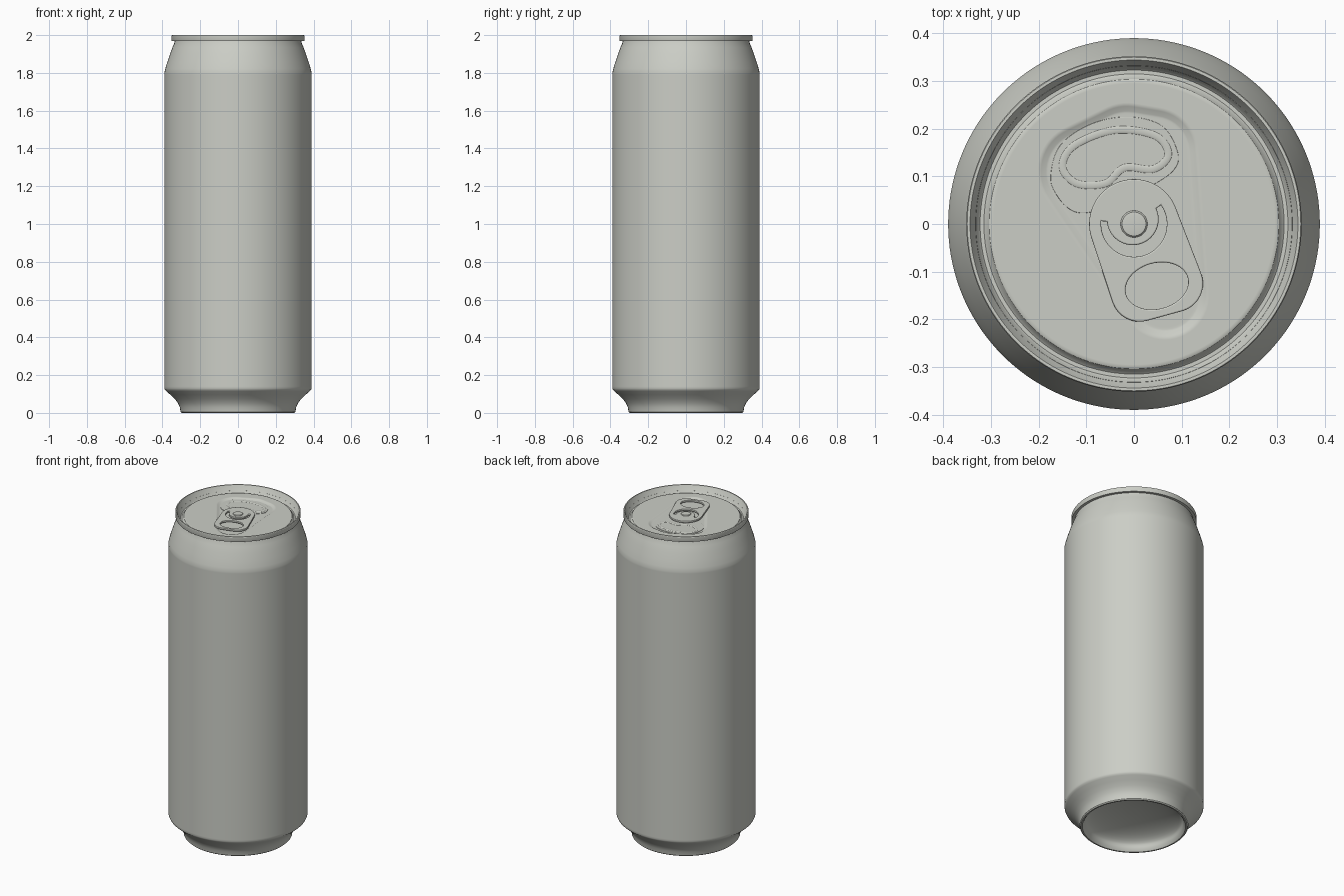
import bpy, bmesh, math
from mathutils import Vector

SEG = 144
ANGLES = [2 * math.pi * i / SEG for i in range(SEG)]
DIRS = [Vector((math.cos(a), math.sin(a))) for a in ANGLES]

cube = bpy.data.objects.get("Cube")
if cube:
    bpy.data.objects.remove(cube, do_unlink=True)

COLOUR = (0.6, 0.615, 0.565, 1)
metal = bpy.data.materials.new("pale_aluminium")
metal.use_nodes = True
metal.diffuse_color = COLOUR
metal.node_tree.nodes["Principled BSDF"].inputs["Base Color"].default_value = COLOUR


def finish(obj, angle=30):
    """Link, paint and smooth an object, turning curves into meshes."""
    bpy.context.scene.collection.objects.link(obj)
    obj.data.materials.append(metal)
    bpy.ops.object.select_all(action='DESELECT')
    bpy.context.view_layer.objects.active = obj
    obj.select_set(True)
    if obj.type == 'CURVE':
        bpy.ops.object.convert(target='MESH')
        obj = bpy.context.view_layer.objects.active
    bpy.ops.object.shade_smooth_by_angle(angle=math.radians(angle))
    return obj


def circle(r, z):
    return [(d.x * r, d.y * r, z) for d in DIRS]


def hull(discs, grow, z):
    """Outline around rounded corners (x, y, radius), seen from the origin."""
    samples = []
    for i, a in enumerate(discs):
        b = discs[(i + 1) % len(discs)]
        for k in range(40):
            samples.append(Vector(a).lerp(Vector(b), k / 40))
    loop = []
    for d in DIRS:
        best = 0
        for s in samples:
            along = s.x * d.x + s.y * d.y
            disc = along ** 2 - s.x ** 2 - s.y ** 2 + (s.z + grow) ** 2
            if disc >= 0:
                best = max(best, along + math.sqrt(disc))
        loop.append((d.x * best, d.y * best, z))
    return loop


def skin(name, loops, cap_start=False, cap_end=False, angle=30):
    """Join successive loops with quads and optionally close the ends."""
    bm = bmesh.new()
    rings = [[bm.verts.new(p) for p in loop] for loop in loops]
    for a, b in zip(rings, rings[1:]):
        for i in range(SEG):
            j = (i + 1) % SEG
            bm.faces.new((a[i], a[j], b[j], b[i]))
    if cap_start:
        bm.faces.new(rings[0][::-1])
    if cap_end:
        bm.faces.new(rings[-1])
    mesh = bpy.data.meshes.new(name)
    bm.to_mesh(mesh)
    bm.free()
    return finish(bpy.data.objects.new(name, mesh), angle)


def smooth_loop(points, steps=8):
    """Closed Catmull-Rom loop through a few points."""
    pts = [Vector(p) for p in points]
    n, out = len(pts), []
    for i in range(n):
        a, b, c, d = (pts[(i + k) % n] for k in (-1, 0, 1, 2))
        for s in range(steps):
            t = s / steps
            out.append(0.5 * (2 * b + (c - a) * t + (2 * a - 5 * b + 4 * c - d) * t ** 2
                              + (3 * b - a - 3 * c + d) * t ** 3))
    return out


def plate(name, outlines, z, half, bevel):
    """Flat bevelled plate; outlines after the first become holes."""
    curve = bpy.data.curves.new(name, 'CURVE')
    curve.dimensions = '2D'
    curve.fill_mode = 'BOTH'
    curve.extrude, curve.bevel_depth, curve.bevel_resolution = half, bevel, 2
    curve.offset = -bevel
    for pts in outlines:
        spline = curve.splines.new('POLY')
        spline.points.add(len(pts) - 1)
        for p, q in zip(spline.points, pts):
            p.co = (q[0], q[1], 0, 1)
        spline.use_cyclic_u = True
    obj = bpy.data.objects.new(name, curve)
    obj.location.z = z
    return finish(obj, 40)


# Can body: domed underside, foot, wall and tapered neck
dome = [(0.275 * math.sin(t), 0.025 + 0.075 * math.cos(t))
        for t in (math.pi / 2 * k / 12 for k in range(1, 13))]
wall = [(0.283, 0.008), (0.29, 0), (0.298, 0), (0.304, 0.006), (0.308, 0.03), (0.318, 0.052),
        (0.335, 0.074), (0.358, 0.096), (0.38, 0.115), (0.387, 0.122), (0.39, 0.13),
        (0.39, 0.14), (0.39, 1.79), (0.39, 1.8), (0.385, 1.822), (0.374, 1.858),
        (0.36, 1.9), (0.347, 1.935), (0.338, 1.955), (0.334, 1.972)]
skin("can_body", [circle(r, z) for r, z in dome + wall], cap_start=True)

# Lid: seam rim, countersink and panel with a tapered shallow recess
rim = [(0.332, 1.969), (0.351, 1.969), (0.352, 1.972), (0.352, 1.997), (0.35, 2), (0.344, 2),
       (0.342, 1.997), (0.328, 1.956), (0.323, 1.951), (0.315, 1.951), (0.31, 1.955),
       (0.304, 1.966), (0.3, 1.968), (0.295, 1.968)]
recess = [(-0.1, 0.11, 0.085), (-0.015, 0.155, 0.082), (0.04, 0.15, 0.078), (0.065, -0.15, 0.075)]
steps = [(0.018, 1.968), (0.015, 1.968), (0.01, 1.9665), (0, 1.9605), (-0.004, 1.96), (-0.008, 1.96)]
skin("lid", [circle(r, z) for r, z in rim] + [hull(recess, g, z) for g, z in steps],
     cap_end=True)

# Scored mouth panel
mouth = smooth_loop([(-0.175, 0.1), (-0.155, 0.165), (-0.09, 0.21), (-0.01, 0.225), (0.06, 0.205),
                     (0.092, 0.15), (0.085, 0.115), (0.045, 0.085), (-0.03, 0.05),
                     (-0.09, 0.025), (-0.13, 0.028), (-0.162, 0.06)])
plate("mouth_panel", [mouth], 1.9605, 0.001, 0.001)

# Raised kidney bead on the mouth panel
bead = smooth_loop([(-0.15, 0.12), (-0.125, 0.165), (-0.04, 0.197), (0.045, 0.185), (0.072, 0.145),
                    (0.04, 0.115), (-0.02, 0.118), (-0.06, 0.085), (-0.12, 0.085)])
curve = bpy.data.curves.new("mouth_bead", 'CURVE')
curve.dimensions = '3D'
curve.bevel_depth, curve.bevel_resolution = 0.008, 3
spline = curve.splines.new('POLY')
spline.points.add(len(bead) - 1)
for p, q in zip(spline.points, bead):
    p.co = (q.x, q.y, 0, 1)
spline.use_cyclic_u = True
bead_obj = bpy.data.objects.new("mouth_bead", curve)
bead_obj.location.z = 1.962
bead_obj.scale.z = 0.3
finish(bead_obj, 60)

# Pull tab with a finger hole and a curved slot around the rivet
tab = [(0, 0, 0.094), (0.012, -0.145, 0.06), (0.085, -0.125, 0.06)]
outline = [p[:2] for p in hull(tab, 0, 0)]
tilt = math.radians(15)
finger = [(0.048 + 0.067 * d.x * math.cos(tilt) - 0.048 * d.y * math.sin(tilt),
           -0.13 + 0.067 * d.x * math.sin(tilt) + 0.048 * d.y * math.cos(tilt))
          for d in DIRS[::3]]
slot_angles = [math.radians(175 + 220 * k / 30) for k in range(31)]
outer = [(0.069 * math.cos(a), 0.069 * math.sin(a)) for a in slot_angles]
inner = [(r * math.cos(a), r * math.sin(a)) for k, a in enumerate(slot_angles)
         for r in [0.057 - 0.013 * math.sin(math.pi * k / 30)]]
plate("pull_tab", [outline, finger, outer + inner[::-1]], 1.972, 0.003, 0.003)

# Rivet
skin("rivet", [circle(r, z) for r, z in
               ((0.03, 1.96), (0.028, 1.98), (0.025, 1.983), (0.018, 1.984))], cap_end=True)
